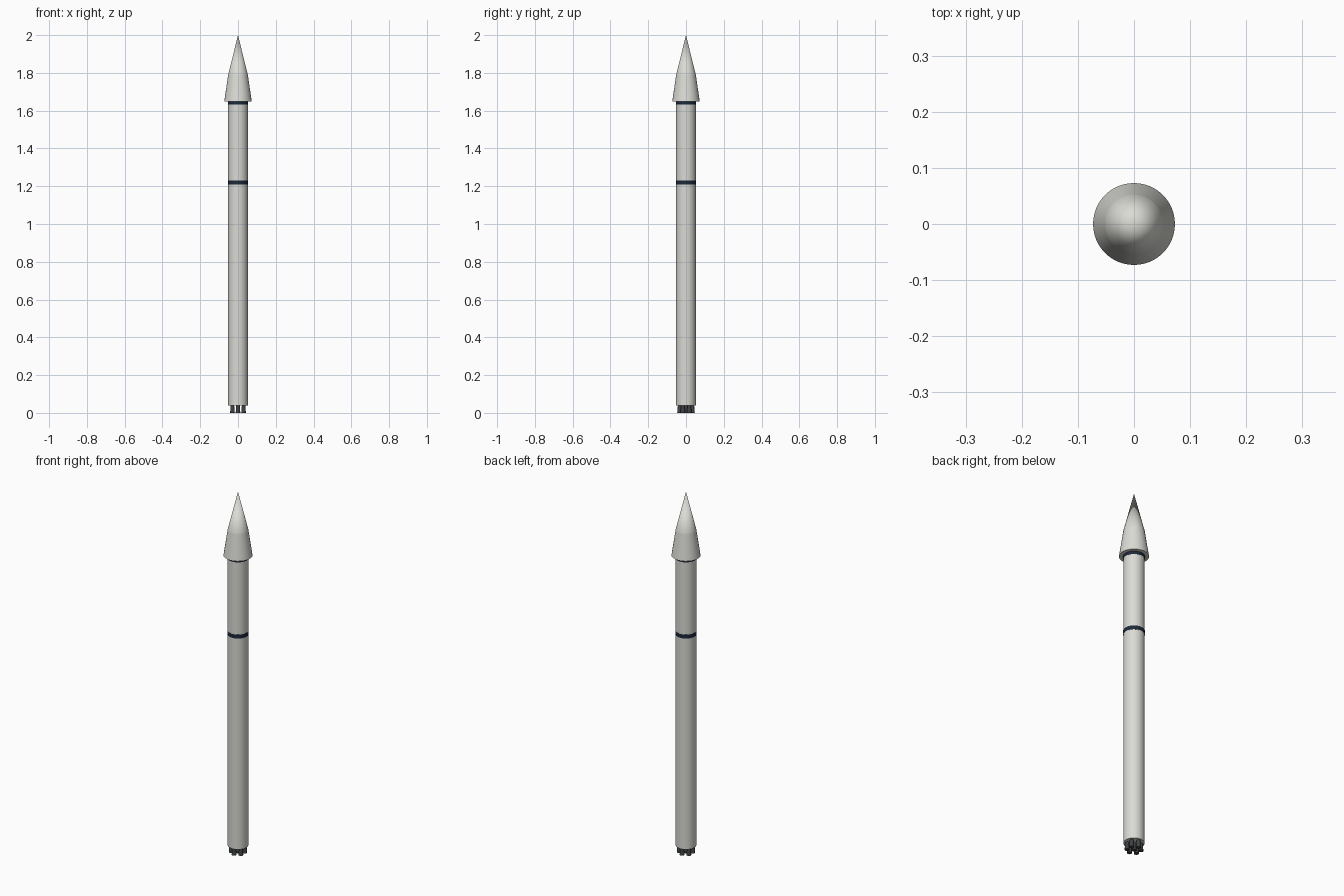
import bpy, math

if "Cube" in bpy.data.objects:
    bpy.data.objects.remove(bpy.data.objects["Cube"])


def material(name, rgb):
    m = bpy.data.materials.new(name)
    m.diffuse_color = (*rgb, 1)
    m.use_nodes = True
    m.node_tree.nodes["Principled BSDF"].inputs["Base Color"].default_value = m.diffuse_color
    return m


WHITE = material("warm white", (0.70, 0.71, 0.66))
NAVY = material("dark navy", (0.012, 0.022, 0.045))
METAL = material("dark metal", (0.05, 0.055, 0.06))


def frustum(name, r_low, r_high, z0, z1, mat, x=0, y=0, sides=48):
    """Upright cone or cylinder between two heights."""
    bpy.ops.mesh.primitive_cone_add(vertices=sides, radius1=r_low, radius2=r_high,
                                    depth=z1 - z0, location=(x, y, (z0 + z1) / 2))
    ob = bpy.context.object
    ob.name = name
    ob.data.materials.append(mat)
    bpy.ops.object.shade_smooth_by_angle(angle=math.radians(35))
    return ob


# Long body, in two stages
frustum("first_stage", 0.052, 0.052, 0.04, 1.22, WHITE)
frustum("second_stage", 0.052, 0.052, 1.22, 1.648, WHITE)

# Thin dark rings at the stage joint and under the fairing
frustum("stage_ring", 0.0528, 0.0528, 1.21, 1.231, NAVY)
frustum("fairing_ring", 0.0528, 0.0528, 1.632, 1.65, NAVY)

# Fairing: flared base and pointed tip
frustum("fairing_base", 0.073, 0.052, 1.648, 1.79, WHITE)
frustum("fairing_tip", 0.052, 0.0, 1.79, 2.0, WHITE)

# Engine cluster: one in the middle, a ring around it
spots = [(0, 0)] + [(0.034 * math.cos(a), 0.034 * math.sin(a))
                    for a in (math.radians(90 + 60 * i) for i in range(6))]
for i, (x, y) in enumerate(spots):
    frustum(f"engine_nozzle_{i}", 0.0125, 0.009, 0, 0.042, METAL, x, y, 20)
